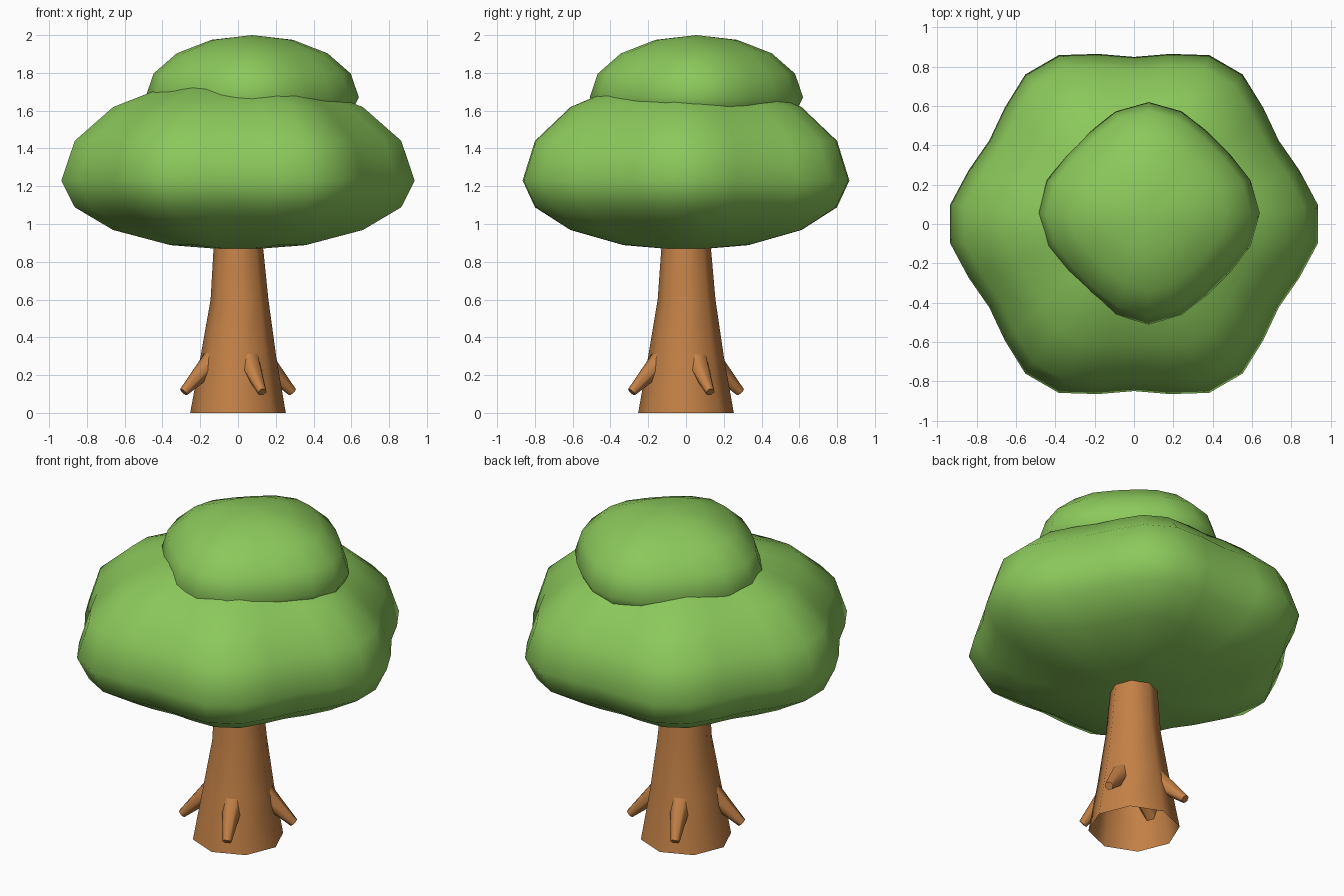
import bpy, bmesh, math
from mathutils import Vector, Matrix

if "Cube" in bpy.data.objects:
    bpy.data.objects.remove(bpy.data.objects["Cube"])


def material(name, color):
    m = bpy.data.materials.new(name)
    m.diffuse_color = (*color, 1)
    m.use_nodes = True
    m.node_tree.nodes["Principled BSDF"].inputs["Base Color"].default_value = m.diffuse_color
    return m


GREEN = material("leaf green", (0.26, 0.58, 0.105))
BROWN = material("bark brown", (0.55, 0.22, 0.062))


def finish(bm, name, mat):
    bmesh.ops.recalc_face_normals(bm, faces=bm.faces)
    me = bpy.data.meshes.new(name)
    bm.to_mesh(me)
    bm.free()
    me.materials.append(mat)
    for p in me.polygons:
        p.use_smooth = True
    ob = bpy.data.objects.new(name, me)
    bpy.context.collection.objects.link(ob)
    return ob


def canopy(name, center, radius, lobe, lobes, segs, up, down):
    """Squashed sphere whose outline swells in regular lobes."""
    bm = bmesh.new()
    bmesh.ops.create_uvsphere(bm, u_segments=segs, v_segments=8, radius=1)
    for v in bm.verts:
        a = math.atan2(v.co.y, v.co.x)
        r = radius + lobe * math.cos(lobes * a)
        h = up if v.co.z > 0 else down
        v.co = Vector((v.co.x * r, v.co.y * r, v.co.z * h)) + Vector(center)
    return finish(bm, name, GREEN)


# Foliage: wide six-lobed crown and smaller four-lobed cap
canopy("lower_canopy", (0, 0, 1.23), 0.9, 0.05, 6, 30, 0.55, 0.37)
canopy("upper_canopy", (0.075, 0.055, 1.67), 0.535, 0.03, 4, 20, 0.33, 0.22)

# Trunk: open octagonal tube, tapering upward (z, radius, x shift, y shift)
bm = bmesh.new()
rings = []
for z, r, dx, dy in [(0, 0.253, 0, 0), (0.3, 0.2, 0.002, 0),
                     (0.6, 0.153, 0.008, 0.003), (0.95, 0.125, 0, 0)]:
    rings.append([bm.verts.new((dx + r * math.cos(i * math.pi / 4),
                                dy + r * math.sin(i * math.pi / 4), z))
                  for i in range(8)])
for lo, hi in zip(rings, rings[1:]):
    for i in range(8):
        j = (i + 1) % 8
        bm.faces.new((lo[i], lo[j], hi[j], hi[i]))
finish(bm, "trunk", BROWN)

# Roots: four tapered stubs sloping out of the trunk
for k in range(4):
    az = math.radians(24 + 90 * k)
    out = Vector((math.cos(az), math.sin(az), 0))
    start = out * 0.13 + Vector((0, 0, 0.29))
    end = out * 0.315 + Vector((0, 0, 0.11))
    axis = end - start
    z = axis.normalized()
    y = Vector((-math.sin(az), math.cos(az), 0))
    x = y.cross(z)
    rot = Matrix((x, y, z)).transposed().to_4x4()
    bm = bmesh.new()
    bmesh.ops.create_cone(bm, cap_ends=True, segments=6, radius1=0.065,
                          radius2=0.025, depth=axis.length,
                          matrix=Matrix.Translation((start + end) / 2) @ rot)
    ob = finish(bm, f"root_{k + 1}", BROWN)
    bpy.context.view_layer.objects.active = ob
    ob.select_set(True)
    bpy.ops.object.shade_smooth_by_angle(angle=math.radians(62))
    ob.select_set(False)
